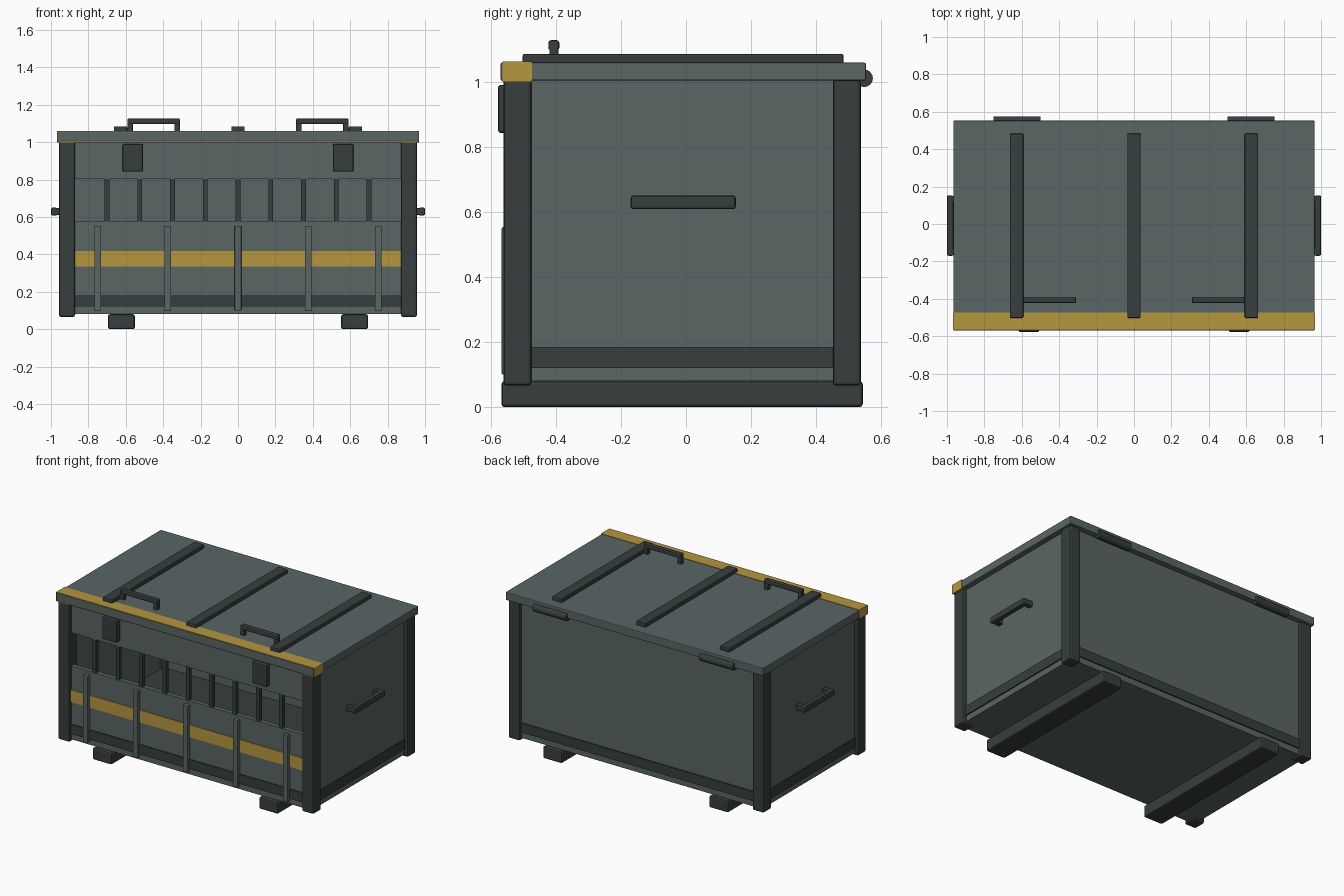
import bpy, math

if "Cube" in bpy.data.objects:
    bpy.data.objects.remove(bpy.data.objects["Cube"])


def material(name, rgb):
    m = bpy.data.materials.new(name)
    m.diffuse_color = (*rgb, 1)
    m.use_nodes = True
    m.node_tree.nodes["Principled BSDF"].inputs["Base Color"].default_value = m.diffuse_color
    return m


GREY = material("slate grey", (0.1, 0.132, 0.13))
DARK = material("charcoal", (0.038, 0.047, 0.047))
GOLD = material("mustard yellow", (0.47, 0.31, 0.045))


def finish(o, name, mat, bevel):
    o.name = name
    o.data.materials.append(mat)
    if bevel:
        b = o.modifiers.new("bevel", 'BEVEL')
        b.width = bevel
        b.segments = 2
    return o


def box(name, x, y, z, mat, bevel=0.0):
    """Box from (min, max) ranges on each axis."""
    bpy.ops.mesh.primitive_cube_add(size=1)
    o = bpy.context.object
    for v in o.data.vertices:
        for i, (a, b) in enumerate((x, y, z)):
            v.co[i] = a if v.co[i] < 0 else b
    return finish(o, name, mat, bevel)


def pair(name, x, y, z, mat, bevel=0.0):
    """The same box on the right and, mirrored, on the left."""
    box(name + "_right", x, y, z, mat, bevel)
    box(name + "_left", (-x[1], -x[0]), y, z, mat, bevel)


# Hollow body shell
box("bottom_plate", (-0.93, 0.93), (-0.54, 0.515), (0.08, 0.11), GREY)
box("inner_floor", (-0.9, 0.9), (-0.51, 0.485), (0.11, 0.17), DARK)
pair("side_wall", (0.9, 0.93), (-0.54, 0.515), (0.08, 1.005), GREY)
box("back_wall", (-0.9, 0.9), (0.485, 0.515), (0.08, 1.005), GREY)
box("lower_front_panel", (-0.9, 0.9), (-0.54, -0.51), (0.08, 0.577), GREY)
box("upper_front_panel", (-0.9, 0.9), (-0.54, -0.51), (0.802, 1.005), GREY)

# Bars across the front opening
for i in range(9):
    x = (i - 4) * 0.175
    box(f"slot_bar_{i + 1}", (x - 0.013, x + 0.013), (-0.54, -0.514), (0.57, 0.81), DARK)

# Front stripe and upright ribs
box("front_stripe", (-0.875, 0.875), (-0.546, -0.538), (0.334, 0.418), GOLD)
for i in range(5):
    x = (i - 2) * 0.375
    box(f"front_rib_{i + 1}", (x - 0.018, x + 0.018), (-0.566, -0.535), (0.1, 0.553), GREY, 0.004)

# Dark band near the base on every side
box("front_base_band", (-0.875, 0.875), (-0.548, -0.535), (0.12, 0.184), DARK)
box("back_base_band", (-0.875, 0.875), (0.51, 0.523), (0.12, 0.184), DARK)
pair("side_base_band", (0.925, 0.938), (-0.48, 0.455), (0.12, 0.184), DARK)

# Corner posts and skids
for tag, y in (("front", (-0.561, -0.475)), ("back", (0.451, 0.537))):
    pair(tag + "_post", (0.872, 0.957), y, (0.066, 1.005), DARK, 0.01)
pair("skid", (0.552, 0.695), (-0.567, 0.543), (0, 0.08), DARK, 0.01)

# Lid with painted front edge and straps
box("lid", (-0.966, 0.966), (-0.57, 0.553), (1.003, 1.058), GREY, 0.005)
box("lid_edge_stripe", (-0.969, 0.969), (-0.563, -0.473), (0.999, 1.061), GOLD)
box("lid_strap_middle", (-0.036, 0.036), (-0.502, 0.484), (1.055, 1.085), DARK, 0.006)
pair("lid_strap", (0.592, 0.664), (-0.502, 0.484), (1.055, 1.085), DARK, 0.006)

# Lid handles
pair("lid_handle_grip", (0.31, 0.592), (-0.423, -0.389), (1.096, 1.127), DARK, 0.008)
for tag, x in (("inner", 0.31), ("outer", 0.562)):
    pair(f"lid_handle_{tag}_leg", (x, x + 0.03), (-0.42, -0.392), (1.055, 1.115), DARK, 0.004)

# Side handles
pair("side_handle_grip", (0.966, 1.0), (-0.17, 0.153), (0.608, 0.65), DARK, 0.008)
for tag, y in (("front", -0.168), ("back", 0.116)):
    pair(f"side_handle_{tag}_leg", (0.925, 0.985), (y, y + 0.035), (0.611, 0.647), DARK, 0.004)

# Front latches
pair("latch", (0.507, 0.617), (-0.577, -0.535), (0.842, 0.99), DARK, 0.008)

# Hinge barrels at the back
for tag, x in (("left", -0.625), ("right", 0.625)):
    bpy.ops.mesh.primitive_cylinder_add(vertices=16, radius=0.027, depth=0.25,
                                        location=(x, 0.547, 1.01),
                                        rotation=(0, math.pi / 2, 0))
    bpy.ops.object.shade_smooth_by_angle()
    finish(bpy.context.object, "hinge_" + tag, DARK, 0)
